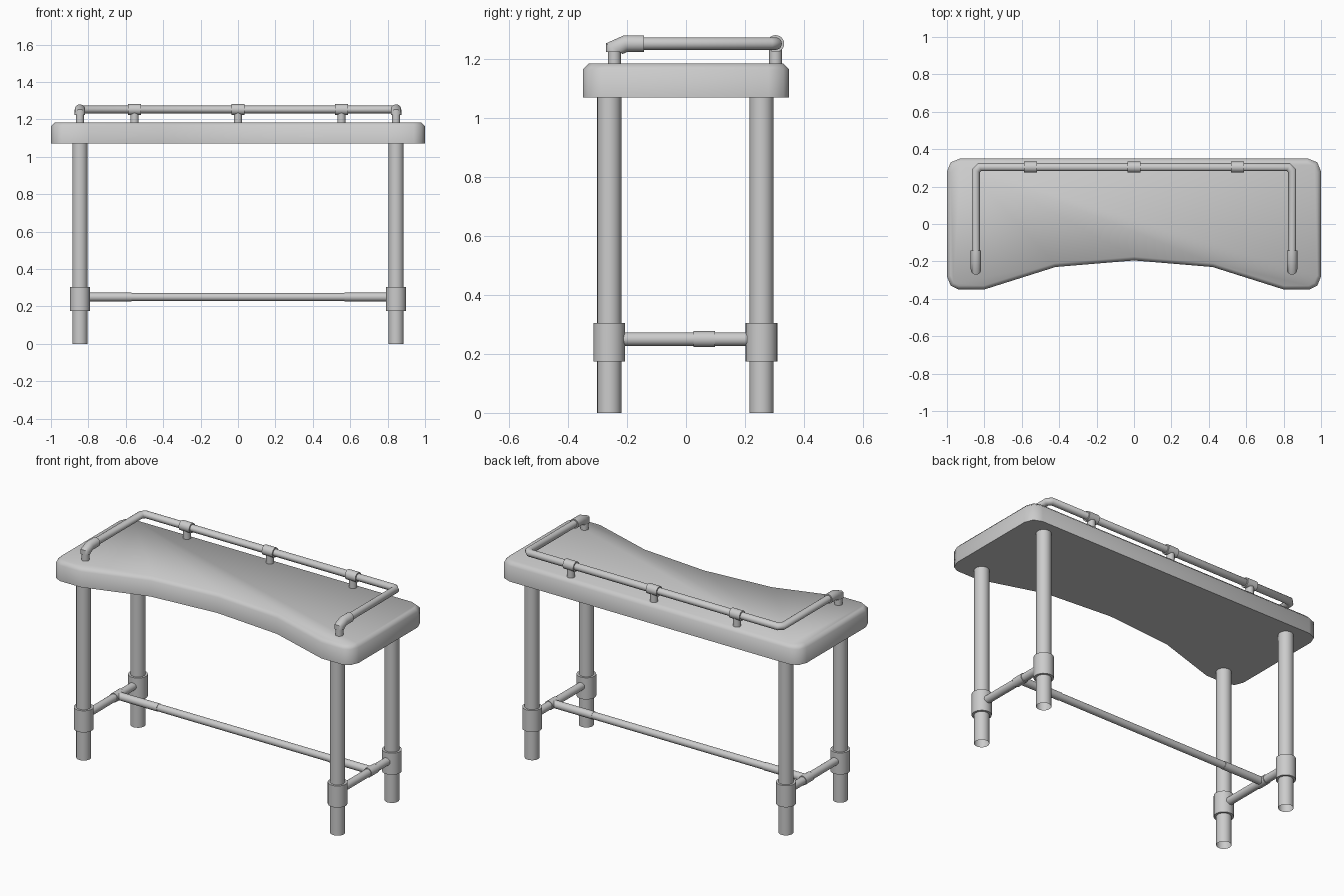
import bpy, bmesh, math
from mathutils import Vector

cube = bpy.data.objects.get("Cube")
if cube:
    bpy.data.objects.remove(cube, do_unlink=True)

grey = bpy.data.materials.new("light grey")
grey.use_nodes = True
colour = (0.6, 0.6, 0.6, 1)
grey.diffuse_color = colour
grey.node_tree.nodes["Principled BSDF"].inputs["Base Color"].default_value = colour


def finish(name, bm, angle):
    bmesh.ops.recalc_face_normals(bm, faces=bm.faces)
    mesh = bpy.data.meshes.new(name)
    bm.to_mesh(mesh)
    bm.free()
    obj = bpy.data.objects.new(name, mesh)
    bpy.context.collection.objects.link(obj)
    mesh.materials.append(grey)
    bpy.ops.object.select_all(action='DESELECT')
    obj.select_set(True)
    bpy.context.view_layer.objects.active = obj
    bpy.ops.object.shade_smooth_by_angle(angle=math.radians(angle))
    return obj


def pipe(name, points, radius, normal=None, caps=True, sides=24):
    """Round tube along a planar path, mitred at each bend."""
    pts = [Vector(p) for p in points]
    dirs = [(b - a).normalized() for a, b in zip(pts, pts[1:])]
    n = Vector(normal) if normal else dirs[0].orthogonal().normalized()
    bm = bmesh.new()
    rings = []
    for i, p in enumerate(pts):
        d0, d1 = dirs[max(i - 1, 0)], dirs[min(i, len(dirs) - 1)]
        t = (d0 + d1).normalized()
        across = t.cross(n) / t.dot(d0)
        angles = [math.tau * k / sides for k in range(sides)]
        rings.append([bm.verts.new(p + radius * (math.cos(a) * n + math.sin(a) * across))
                      for a in angles])
    for r0, r1 in zip(rings, rings[1:]):
        for k in range(sides):
            j = (k + 1) % sides
            bm.faces.new((r0[k], r0[j], r1[j], r1[k]))
    if caps:
        bm.faces.new(rings[0])
        bm.faces.new(rings[-1])
    return finish(name, bm, 50)


# Table top: curved front edge, rounded corners, softened upper rim
half = [(0, -0.195), (0.42, -0.23), (0.80, -0.35), (0.94, -0.35), (0.98, -0.33), (1, -0.28),
        (1, 0.28), (0.98, 0.33), (0.93, 0.35)]
outline = half + [(-x, y) for x, y in reversed(half) if x > 0]
bm = bmesh.new()
base = bm.faces.new([bm.verts.new((x, y, 1.07)) for x, y in outline])
top = bmesh.ops.extrude_face_region(bm, geom=[base], use_keep_orig=True)["geom"]
bmesh.ops.translate(bm, verts=[g for g in top if isinstance(g, bmesh.types.BMVert)],
                    vec=(0, 0, 0.114))
rim = [e for e in bm.edges if all(v.co.z > 1.1 for v in e.verts)]
bmesh.ops.bevel(bm, geom=rim, offset=0.02, segments=1, affect='EDGES')
finish("table_top", bm, 60)

LEG_X, RAIL_Z, BAR_Y, BACK_Y, GUARD_Z = 0.845, 0.25, 0.062, 0.304, 1.252

for side, s in (("left", 1), ("right", -1)):
    x = s * LEG_X
    # Open-ended legs with collars
    for end, y in (("front", -0.26), ("back", 0.256)):
        pipe(f"{end}_{side}_leg", [(x, y, 0), (x, y, 1.075)], 0.041, caps=False)
        pipe(f"{end}_{side}_collar", [(x, y, 0.175), (x, y, 0.305)], 0.054)
    # Side rail and its tee sleeve
    pipe(f"{side}_side_rail", [(x, -0.26, RAIL_Z), (x, 0.256, RAIL_Z)], 0.023)
    pipe(f"{side}_tee_sleeve", [(x, BAR_Y - 0.036, RAIL_Z), (x, BAR_Y + 0.036, RAIL_Z)], 0.027)
    pipe(f"{side}_stretcher_end", [(x, BAR_Y, RAIL_Z), (s * 0.57, BAR_Y, RAIL_Z)], 0.023)
    # Guard rail front post and elbow
    pipe(f"{side}_guard_post", [(x, -0.243, 1.17), (x, -0.243, 1.235)], 0.022)
    pipe(f"{side}_guard_elbow", [(x, -0.143, GUARD_Z), (x, -0.205, GUARD_Z),
                                 (x, -0.243, 1.235), (x, -0.243, 1.223)], 0.028, (1, 0, 0))

pipe("stretcher", [(-0.6, BAR_Y, RAIL_Z), (0.6, BAR_Y, RAIL_Z)], 0.021)

# Guard rail running round three sides
path = [(LEG_X, -0.18), (LEG_X, 0.285), (0.826, BACK_Y)]
path += [(-x, y) for x, y in reversed(path)]
pipe("guard_rail", [(x, y, GUARD_Z) for x, y in path], 0.021, (0, 0, 1))

# Back supports with tee sleeves
for i, x in enumerate((-0.553, 0, 0.553), 1):
    pipe(f"back_support_{i}", [(x, BACK_Y, 1.17), (x, BACK_Y, GUARD_Z)], 0.022)
    pipe(f"back_sleeve_{i}", [(x - 0.035, BACK_Y, GUARD_Z), (x + 0.035, BACK_Y, GUARD_Z)], 0.029)
